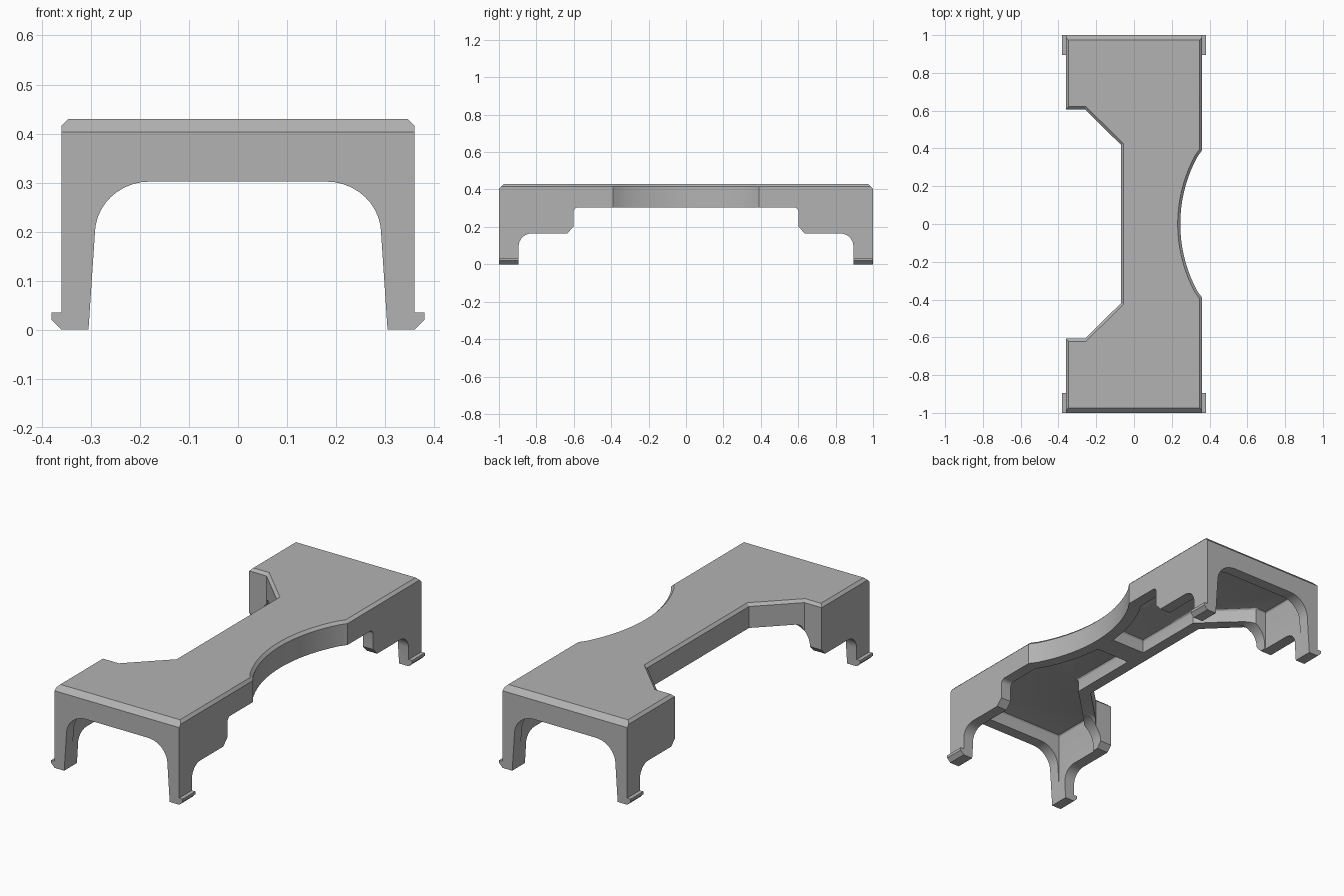
import bpy, bmesh, math
from mathutils import Vector

if "Cube" in bpy.data.objects:
    bpy.data.objects.remove(bpy.data.objects["Cube"])

grey = bpy.data.materials.new("plain_grey")
grey.use_nodes = True
grey.diffuse_color = (0.45, 0.45, 0.45, 1)
grey.node_tree.nodes["Principled BSDF"].inputs["Base Color"].default_value = (0.45, 0.45, 0.45, 1)

HEIGHT, WALL, CEILING = 0.43, 0.06, 0.375
PLACE = {"x": lambda a, b, t: (t, a, b),
         "y": lambda a, b, t: (a, t, b),
         "z": lambda a, b, t: (a, b, t)}


def prism(name, profile, axis, lo, hi, bevel=0, segments=1):
    """Extrude a 2D profile along an axis, optionally bevelling the far cap."""
    bm = bmesh.new()
    caps = [[bm.verts.new(PLACE[axis](a, b, t)) for a, b in profile] for t in (lo, hi)]
    bm.faces.new(caps[0])
    top = bm.faces.new(caps[1])
    n = len(profile)
    for i in range(n):
        j = (i + 1) % n
        bm.faces.new((caps[0][i], caps[0][j], caps[1][j], caps[1][i]))
    bmesh.ops.recalc_face_normals(bm, faces=bm.faces)
    if bevel:
        bmesh.ops.bevel(bm, geom=list(top.edges), offset=bevel, segments=segments,
                        profile=0.5, affect='EDGES')
    mesh = bpy.data.meshes.new(name)
    bm.to_mesh(mesh)
    bm.free()
    mesh.materials.append(grey)
    ob = bpy.data.objects.new(name, mesh)
    bpy.context.collection.objects.link(ob)
    return ob


def cut(target, cutter):
    mod = target.modifiers.new("cut", 'BOOLEAN')
    mod.operation, mod.solver, mod.object = 'DIFFERENCE', 'EXACT', cutter
    bpy.context.view_layer.objects.active = target
    bpy.ops.object.modifier_apply(modifier=mod.name)
    bpy.data.objects.remove(cutter)


def arc(cx, cy, rx, ry, start, end, steps):
    return [(cx + rx * math.cos(math.radians(start + (end - start) * i / steps)),
             cy + ry * math.sin(math.radians(start + (end - start) * i / steps)))
            for i in range(steps + 1)]


def mirrored(half):
    """Complete a profile by mirroring its first coordinate."""
    return half + [(-a, b) for a, b in reversed(half)]


def inset(points, d):
    """Offset a counter-clockwise outline inwards with mitred corners."""
    result = []
    for i, p in enumerate(points):
        p = Vector(p)
        e1 = (p - Vector(points[i - 1])).normalized()
        e2 = (Vector(points[(i + 1) % len(points)]) - p).normalized()
        n1, n2 = Vector((-e1.y, e1.x)), Vector((-e2.y, e2.x))
        result.append(tuple(p + (n1 + n2) * d / (1 + n1.dot(n2))))
    return result


# Back half of the plan outline, counter-clockwise from the middle of the scoop
R = 0.746
scoop = arc(0.245 + R, 0, R, R, 180, 180 - 31.5, 10)
half = scoop[:-1] + [(0.36, 0.39), (0.36, 1), (-0.36, 1), (-0.36, 0.607),
                     (-0.26, 0.607), (-0.07, 0.42)]
outline = half + [(x, -y) for x, y in reversed(half[1:])]

# Solid cover with chamfered top rim
cover = prism("cover", outline, "z", 0, HEIGHT, bevel=0.014)

# Wider chamfer along both end edges
for s in (-1, 1):
    wedge = [(s * 0.97, HEIGHT + 0.003), (s * 1.003, HEIGHT - 0.03),
             (s * 1.1, HEIGHT - 0.03), (s * 1.1, HEIGHT + 0.1), (s * 0.97, HEIGHT + 0.1)]
    cut(cover, prism("wedge", wedge, "x", -0.5, 0.5))

# Two hollows underneath, leaving a cross rib in the middle
hollow = inset(half + [(-0.07, 0)], WALL)
for s in (-1, 1):
    cut(cover, prism("hollow", [(x, s * y) for x, y in hollow], "z", -0.1, CEILING,
                     bevel=0.015, segments=3))

# Lengthwise arch opening
arch = [(0.31, -0.1), (0.305, 0)] + arc(0.18, 0.195, 0.112, 0.107, 0, 90, 10)
cut(cover, prism("arch", mirrored(arch), "y", -1.2, 1.2))

# Stepped opening across the sides
step = ([(0.895, -0.1)] + arc(0.825, 0.095, 0.07, 0.07, 0, 90, 8)
        + [(0.635, 0.165), (0.602, 0.2)] + arc(0.577, 0.279, 0.025, 0.025, 0, 90, 4))
cut(cover, prism("step", mirrored(step), "x", -0.6, 0.6))

# Clip lips at the feet
lip = [(0.36, 0), (0.38, 0.02), (0.38, 0.035), (0.36, 0.035)]
for sx, side in ((-1, "right"), (1, "left")):
    for sy, end in ((-1, "front"), (1, "back")):
        prism(f"{end}_{side}_clip", [(sx * x, z) for x, z in lip], "y", sy * 0.895, sy)

# Smooth the curved surfaces, keep the edges sharp
bpy.ops.object.select_all(action='DESELECT')
cover.select_set(True)
bpy.context.view_layer.objects.active = cover
bpy.ops.object.shade_smooth_by_angle(angle=math.radians(25))
